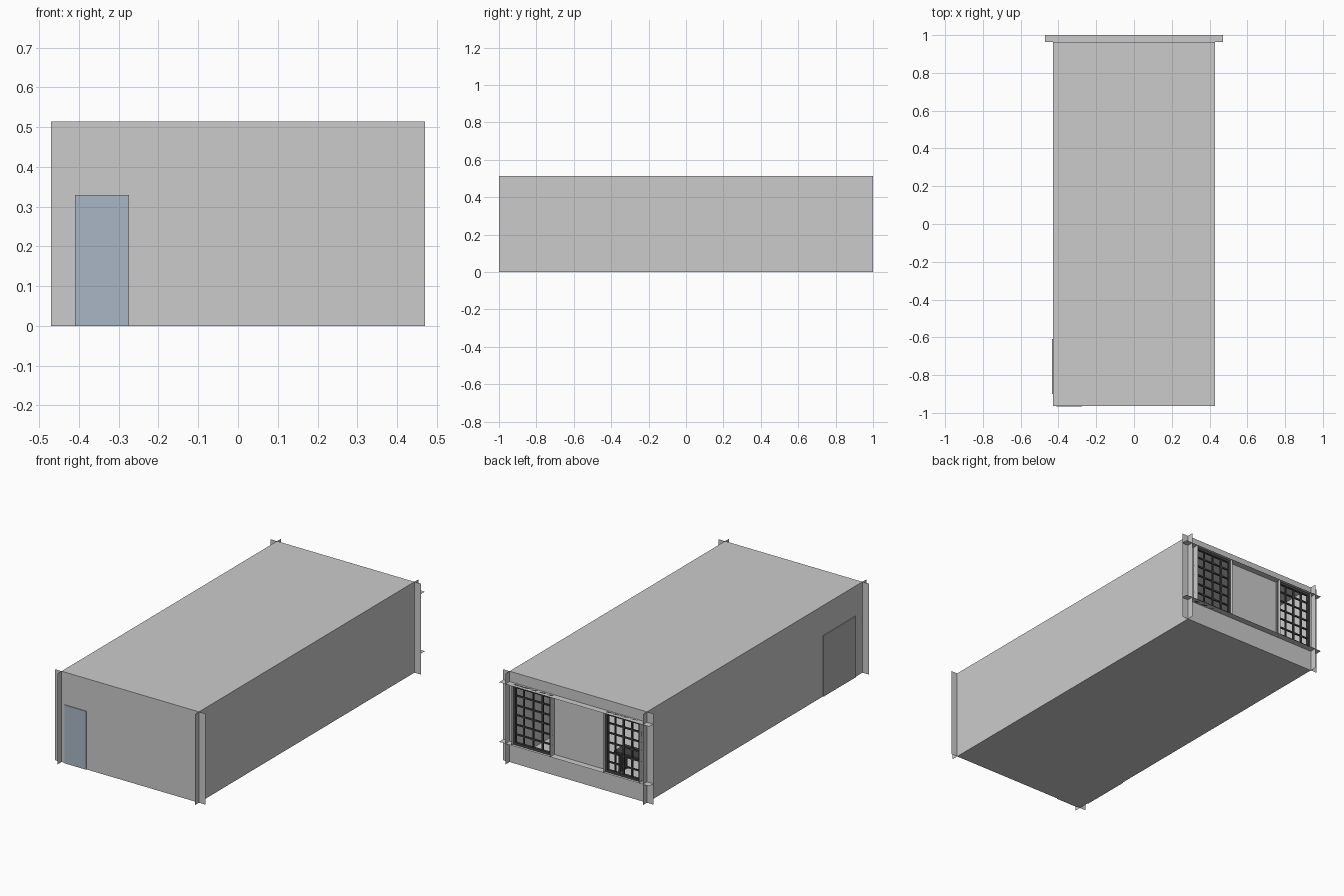
import bpy, bmesh
from mathutils import Vector

if "Cube" in bpy.data.objects:
    bpy.data.objects.remove(bpy.data.objects["Cube"])

W, L, H = 0.43, 0.963, 0.514      # wall planes and roof height
XO, YO = 0.47, 1.0                # walls run past the corners to here
Z0, Z1 = 0.118, 0.455             # window sill and head
WINDOWS = ((-0.405, -0.185), (0.15, 0.392))


def material(name, rgb):
    m = bpy.data.materials.new(name)
    m.diffuse_color = (*rgb, 1)
    m.use_nodes = True
    m.node_tree.nodes["Principled BSDF"].inputs["Base Color"].default_value = m.diffuse_color
    return m


door_blue = material("door_blue", (0.40, 0.47, 0.56))
door_grey = material("door_grey", (0.46, 0.46, 0.46))
dark = material("dark_metal", (0.06, 0.06, 0.06))


def finish(name, bm, mat=None):
    me = bpy.data.meshes.new(name)
    bm.to_mesh(me)
    bm.free()
    ob = bpy.data.objects.new(name, me)
    bpy.context.collection.objects.link(ob)
    if mat:
        me.materials.append(mat)
    return ob


def add_block(bm, lo, hi):
    """Box between two corners, or a single quad if one axis is flat."""
    lo, hi = Vector(lo), Vector(hi)
    flat = [i for i in range(3) if abs(hi[i] - lo[i]) < 1e-6]
    if flat:
        a, b = [i for i in range(3) if i != flat[0]]
        vs = []
        for u, v in ((lo, lo), (hi, lo), (hi, hi), (lo, hi)):
            p = lo.copy()
            p[a], p[b] = u[a], v[b]
            vs.append(bm.verts.new(p))
        bm.faces.new(vs)
    else:
        vs = bmesh.ops.create_cube(bm, size=1)["verts"]
        for v in vs:
            v.co = [(lo[i] + hi[i]) / 2 + v.co[i] * (hi[i] - lo[i]) for i in range(3)]


def part(name, blocks, mat=None):
    bm = bmesh.new()
    for lo, hi in blocks:
        add_block(bm, lo, hi)
    return finish(name, bm, mat)


# Floor, roof and plain walls as thin sheets crossing at the corners
part("floor", [((-W, -L, 0), (W, L, 0))])
part("roof", [((-W, -L, H), (W, L, H))])
part("front_wall", [((-XO, -L, 0), (XO, -L, H))])
for side, x in (("left", -W), ("right", W)):
    part(side + "_wall", [((x, -YO, 0), (x, YO, H))])

# Back wall pieced around the two window openings
(r0, r1), (l0, l1) = WINDOWS
back = [((-XO, L, 0), (XO, L, Z0)), ((-XO, L, Z1), (XO, L, H))]
back += [((a, L, Z0), (b, L, Z1)) for a, b in ((-XO, r0), (r1, l0), (l1, XO))]
part("back_wall", back)

# Projecting sill and head ledges, and upright fins beside each window
for name, z in (("window_sill", Z0), ("window_head", Z1)):
    part(name, [((-XO, L, z), (XO, YO, z))])
part("window_fins", [((x, L, Z0), (x, YO, Z1)) for w in WINDOWS for x in w])

# Barred windows
COLS, ROWS, Y = 4, 6, 0.977
for n, (a, b) in enumerate(WINDOWS):
    bars = []
    for i in range(COLS + 1):
        t = 0.007 if i in (0, COLS) else 0.004
        x = a + t + (b - a - 2 * t) * i / COLS
        bars.append(((x - t, Y - t, Z0), (x + t, Y + t, Z1)))
    for j in range(ROWS + 1):
        t = 0.007 if j in (0, ROWS) else 0.004
        z = Z0 + t + (Z1 - Z0 - 2 * t) * j / ROWS
        bars.append(((a, Y - t, z - t), (b, Y + t, z + t)))
    part("window_bars_%d" % (n + 1), bars, dark)

# Doors
part("front_door", [((-0.41, -L - 0.004, 0), (-0.274, -L + 0.004, 0.33))], door_blue)
part("side_door", [((-W - 0.004, -0.90, 0), (-W + 0.004, -0.61, 0.345))], door_grey)

# Table standing inside behind the window
part("table", [((-0.33, 0.66, 0.112), (-0.08, 0.76, 0.122)),
               ((-0.304, 0.675, 0), (-0.296, 0.745, 0.112)),
               ((-0.108, 0.675, 0), (-0.100, 0.745, 0.112))], dark)
